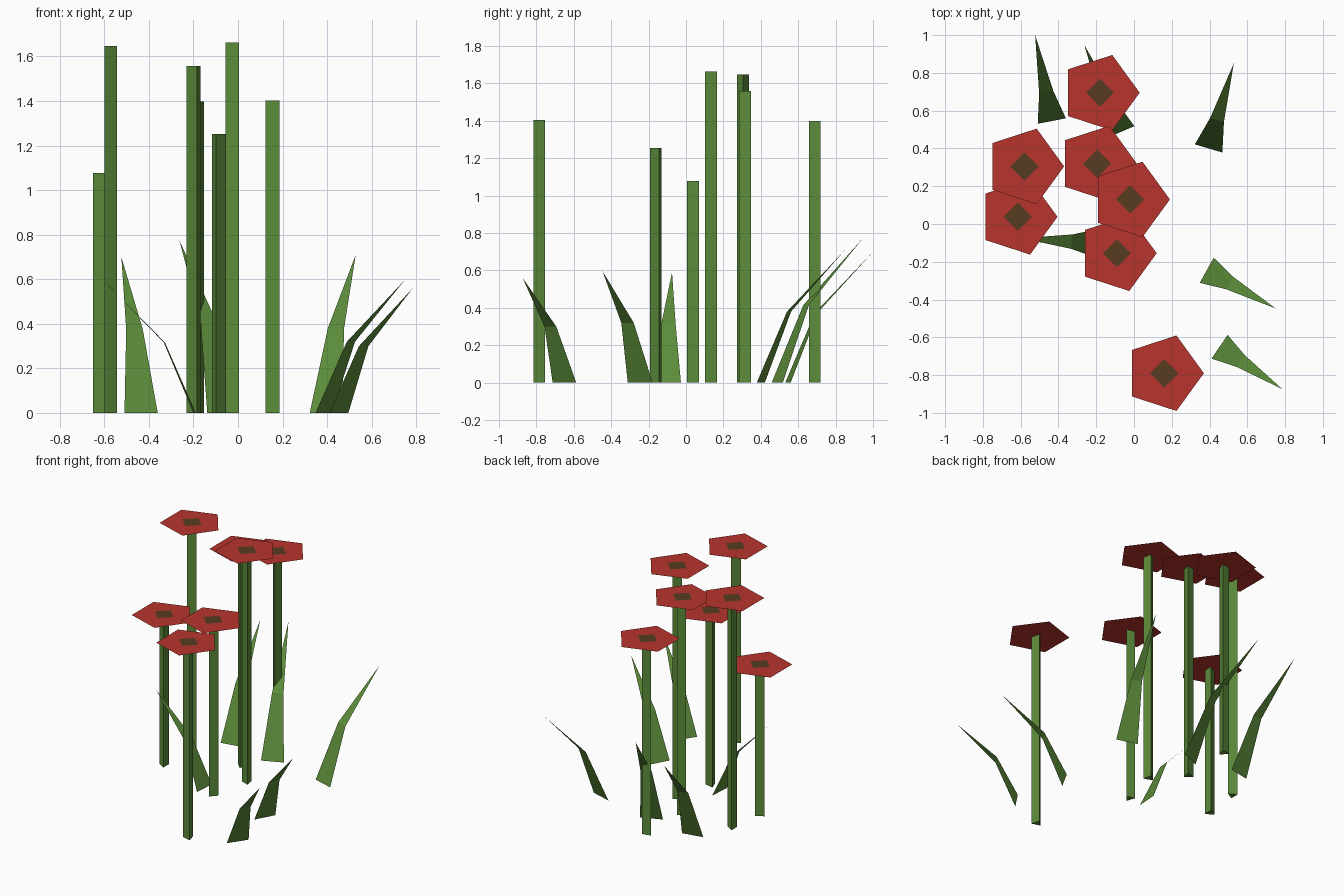
import bpy
from math import cos, sin, radians, tau

if "Cube" in bpy.data.objects:
    bpy.data.objects.remove(bpy.data.objects["Cube"])


def material(name, color):
    m = bpy.data.materials.new(name)
    m.diffuse_color = (*color, 1)
    m.use_nodes = True
    m.node_tree.nodes["Principled BSDF"].inputs["Base Color"].default_value = m.diffuse_color
    return m


GREEN = material("leaf green", (0.106, 0.26, 0.042))
RED = material("petal red", (0.48, 0.035, 0.027))
BROWN = material("seed brown", (0.095, 0.045, 0.0155))


def add_mesh(name, verts, faces, mat):
    me = bpy.data.meshes.new(name)
    me.from_pydata(verts, [], faces)
    me.materials.append(mat)
    ob = bpy.data.objects.new(name, me)
    bpy.context.collection.objects.link(ob)
    return ob


def ring(x, y, z, r, n, turn=0.0):
    return [(x + r * cos(turn + tau * i / n), y + r * sin(turn + tau * i / n), z)
            for i in range(n)]


def flower(i, x, y, h, turn):
    # three-sided stem
    t = radians(turn)
    verts = ring(x, y, 0, 0.037, 3, t) + ring(x, y, h - 0.002, 0.037, 3, t)
    sides = [(k, (k + 1) % 3, (k + 1) % 3 + 3, k + 3) for k in range(3)]
    add_mesh(f"stem_{i}", verts, [(2, 1, 0), (3, 4, 5)] + sides, GREEN)
    # flat five-sided blossom with a square centre
    add_mesh(f"blossom_{i}", ring(x, y, h, 0.21, 5), [range(5)], RED)
    add_mesh(f"blossom_centre_{i}", ring(x, y, h + 0.004, 0.075, 4), [range(4)], BROWN)


def leaf(i, x, y, heading, reach, height):
    # flat blade leaning along its heading, bent once and tapering to a point
    a = radians(heading)
    dx, dy = cos(a), sin(a)

    def point(along, side, z):
        return (x + dx * along - dy * side, y + dy * along + dx * side, z)

    mid, bend = reach * 0.335, height * 0.535
    verts = [point(0, 0.076, 0), point(0, -0.076, 0),
             point(mid, -0.038, bend), point(mid, 0.038, bend),
             point(reach, 0, height)]
    add_mesh(f"leaf_{i}", verts, [(0, 1, 2, 3), (3, 2, 4)], GREEN)


# x, y, height, stem turn
FLOWERS = [
    (-0.615, 0.038, 1.08, 60),
    (-0.58, 0.305, 1.65, 0),
    (-0.195, 0.32, 1.56, 46),
    (-0.09, -0.155, 1.255, 18),
    (-0.02, 0.13, 1.665, 70),
    (0.16, -0.79, 1.405, 74),
    (-0.18, 0.695, 1.40, 42),
]
for i, f in enumerate(FLOWERS, 1):
    flower(i, *f)

# x, y, heading, reach, height
LEAVES = [
    (-0.435, 0.545, 101, 0.464, 0.70),
    (-0.068, 0.488, 113, 0.50, 0.775),
    (0.395, 0.40, 73.5, 0.47, 0.71),
    (0.385, -0.245, -29, 0.416, 0.597),
    (0.453, -0.65, -34, 0.40, 0.56),
    (-0.195, -0.103, 176, 0.405, 0.59),
]
for i, l in enumerate(LEAVES, 1):
    leaf(i, *l)
